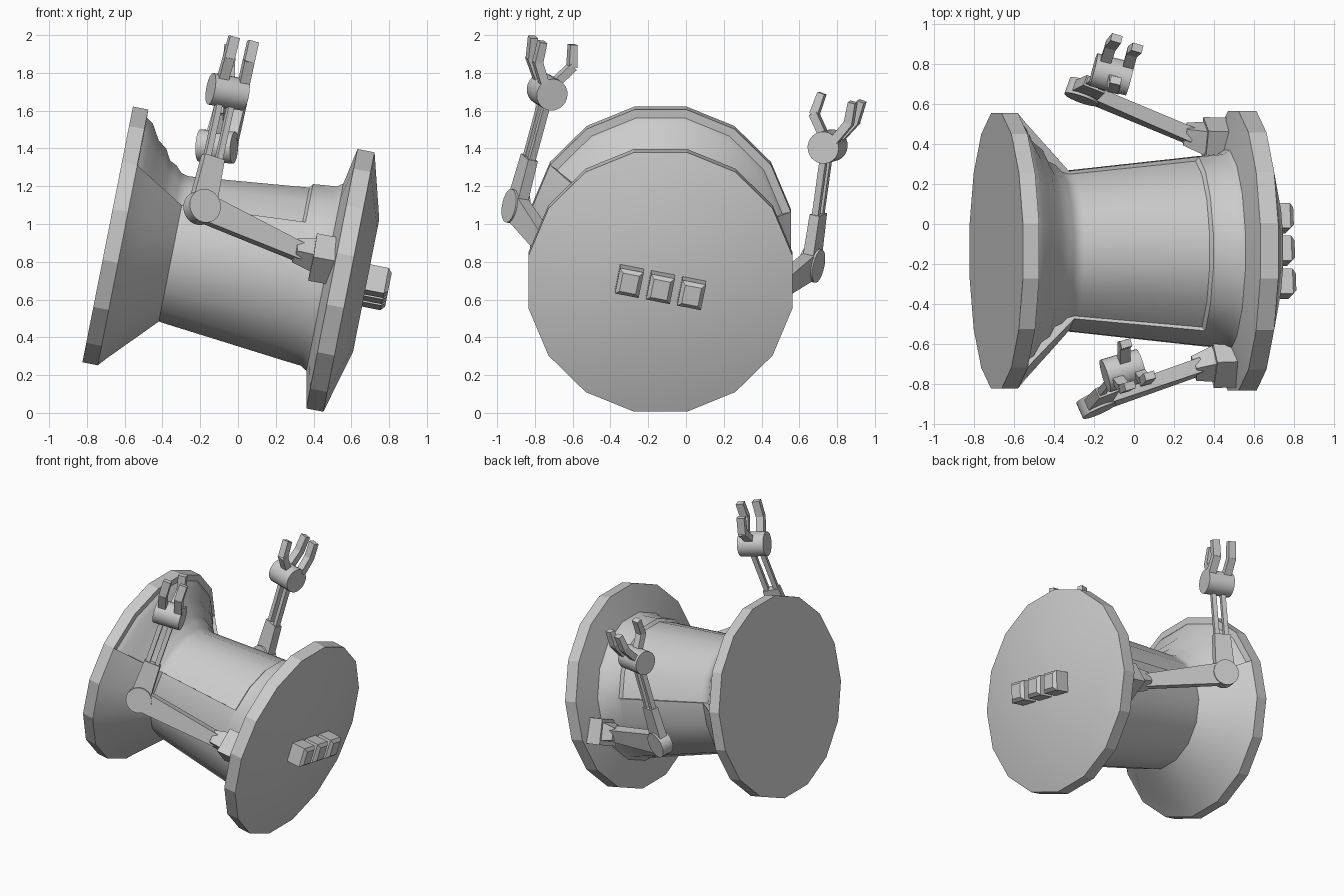
import bpy, bmesh, math
from mathutils import Matrix, Vector

if "Cube" in bpy.data.objects:
    bpy.data.objects.remove(bpy.data.objects["Cube"])

grey = bpy.data.materials.new("light_grey")
grey.diffuse_color = (0.6, 0.6, 0.6, 1)
grey.use_nodes = True
grey.node_tree.nodes["Principled BSDF"].inputs["Base Color"].default_value = grey.diffuse_color

# Tilted and rolled frame of the spool: local X is its axis, Z its panel side
FRAME = (Matrix.Translation((-0.69, -0.135, 0.945))
         @ Matrix.Rotation(math.radians(11.17), 4, 'Y')
         @ Matrix.Rotation(math.radians(-11.25), 4, 'X'))
MIRROR = FRAME @ Matrix.Diagonal((1, -1, 1, 1)) @ FRAME.inverted()


def finish(bm, name, angle=40):
    bmesh.ops.remove_doubles(bm, verts=bm.verts, dist=1e-5)
    bmesh.ops.recalc_face_normals(bm, faces=bm.faces)
    me = bpy.data.meshes.new(name)
    bm.to_mesh(me)
    bm.free()
    me.materials.append(grey)
    ob = bpy.data.objects.new(name, me)
    bpy.context.collection.objects.link(ob)
    if angle:
        bpy.ops.object.select_all(action='DESELECT')
        bpy.context.view_layer.objects.active = ob
        ob.select_set(True)
        bpy.ops.object.shade_smooth_by_angle(angle=math.radians(angle))
    return ob


# Spool: (position along axis, outer radius, recessed-sector radius)
PROFILE = [(0, 0, 0), (0, .69, .69), (.083, .69, .69), (.085, .688, .645),
           (.122, .645, .62), (.169, .596, .54), (.216, .546, .506),
           (.249, .512, .447), (.285, .474, .43), (.32, .437, .395),
           (.355, .40, .385), (.375, .403, .386), (1.0, .47, .45),
           (1.015, .472, .472), (1.14, .484, .484), (1.172, .505, .505),
           (1.21, .70, .70), (1.302, .70, .70), (1.395, .357, .357),
           (1.395, 0, 0)]


def build_spool():
    bm = bmesh.new()
    scale = 1 / math.cos(math.pi / 16)

    def vert(row, col, k):
        t = k * math.pi / 8
        r = PROFILE[row][col] * scale
        return FRAME @ Vector((PROFILE[row][0], r * math.sin(t), r * math.cos(t)))

    def face(points):
        unique = []
        for p in points:
            if all((p - q).length > 1e-5 for q in unique):
                unique.append(p)
        if len(unique) > 2:
            bm.faces.new([bm.verts.new(p) for p in unique])

    for k in range(-8, 8):
        col = 2 if -3 <= k <= 2 else 1
        for i in range(len(PROFILE) - 1):
            face([vert(i, col, k), vert(i + 1, col, k),
                  vert(i + 1, col, k + 1), vert(i, col, k + 1)])
    # Walls at both ends of the recessed sector
    for k in (-3, 3):
        for i in range(len(PROFILE) - 1):
            face([vert(i, 1, k), vert(i + 1, 1, k), vert(i + 1, 2, k), vert(i, 2, k)])
    ob = finish(bm, "spool_body")
    # Flat facets on both rims
    inv = FRAME.inverted()
    for p in ob.data.polygons:
        c = inv @ p.center
        if math.hypot(c.y, c.z) > .68:
            p.use_smooth = False


build_spool()

# Three chamfered buttons on the domed end
for i in (-1, 0, 1):
    bm = bmesh.new()
    bmesh.ops.create_cube(bm, size=1, matrix=Matrix.Diagonal((.14, .128, .14, 1)))
    top = [e for e in bm.edges if all(v.co.x > 0 for v in e.verts)]
    bmesh.ops.bevel(bm, geom=top, offset=.02, segments=1, affect='EDGES')
    bmesh.ops.transform(bm, verts=bm.verts,
                        matrix=FRAME @ Matrix.Translation((1.445, i * .168, 0)))
    finish(bm, "button", 0)


def beam(p, q, side, w0, w1, t0, t1):
    """Tapered box from p to q; t is the size along side, w across it."""
    bm = bmesh.new()
    p, q = Vector(p), Vector(q)
    d = (q - p).normalized()
    s = Vector(side)
    s = (s - d * s.dot(d)).normalized()
    u = d.cross(s)
    rings = [[bm.verts.new(c + u * (a * w / 2) + s * (b * t / 2))
              for a, b in ((-1, -1), (1, -1), (1, 1), (-1, 1))]
             for c, w, t in ((p, w0, t0), (q, w1, t1))]
    for ring in rings:
        bm.faces.new(ring)
    for i in range(4):
        j = (i + 1) % 4
        bm.faces.new((rings[0][i], rings[0][j], rings[1][j], rings[1][i]))
    return bm


def drum(c, axis, r, length):
    bm = bmesh.new()
    rot = Vector(axis).to_track_quat('Z', 'Y').to_matrix().to_4x4()
    bmesh.ops.create_cone(bm, cap_ends=True, segments=24, radius1=r, radius2=r,
                          depth=length, matrix=Matrix.Translation(c) @ rot)
    return bm


def both(name, bm, angle=0):
    """Make the part and its mirror across the spool's own middle plane."""
    twin = bm.copy()
    bmesh.ops.transform(twin, verts=twin.verts, matrix=MIRROR)
    finish(bm, "front_" + name, angle)
    finish(twin, "back_" + name, angle)


elbow = Vector((-.19, -.90, 1.09))
shoulder = Vector((.33, -.715, .85))
wrist = Vector((-.055, -.735, 1.70))
hinge = Vector((.40, -.90, .16)).normalized()
wrist_axis = Vector((.95, .28, -.17)).normalized()

# Shoulder mount, knuckle, upper arm and elbow
both("shoulder_block", beam((.395, -.695, .825), (.53, -.69, .80), (0, 1, 1), .18, .18, .18, .18))
both("shoulder_knuckle", beam((.30, -.725, .86), (.41, -.70, .835), (0, 1, 1), .09, .13, .09, .13))
both("upper_arm", beam(elbow, shoulder, hinge, .15, .09, .065, .075))
both("elbow", drum(elbow, hinge, .09, .085), 40)

# Forearm sleeve with two thin rods
fore = wrist - elbow
across = fore.normalized().cross(hinge)
both("forearm_sleeve", beam(elbow, elbow + fore * .43, hinge, .14, .115, .06, .055))
for s in (-1, 1):
    both("forearm_rod", beam(elbow + fore * .35 + across * .034 * s,
                             wrist + across * .034 * s, hinge, .032, .032, .035, .035))

# Wrist and three bent fingers
both("wrist", drum(wrist, wrist_axis, .085, .19), 40)
FINGERS = [((-.085, -.775, 1.75), (-.05, -.82, 1.875), (-.02, -.81, 1.99)),
           ((.03, -.75, 1.74), (.055, -.785, 1.855), (.08, -.76, 1.965)),
           ((-.05, -.69, 1.75), (-.05, -.605, 1.83), (-.04, -.60, 1.95))]
for base, knuckle, tip in FINGERS:
    bend = Vector(knuckle)
    both("finger_base", beam(base, bend + (bend - Vector(base)) * .08, wrist_axis, .045, .045, .055, .055))
    both("finger_tip", beam(bend, tip, wrist_axis, .045, .04, .055, .055))
